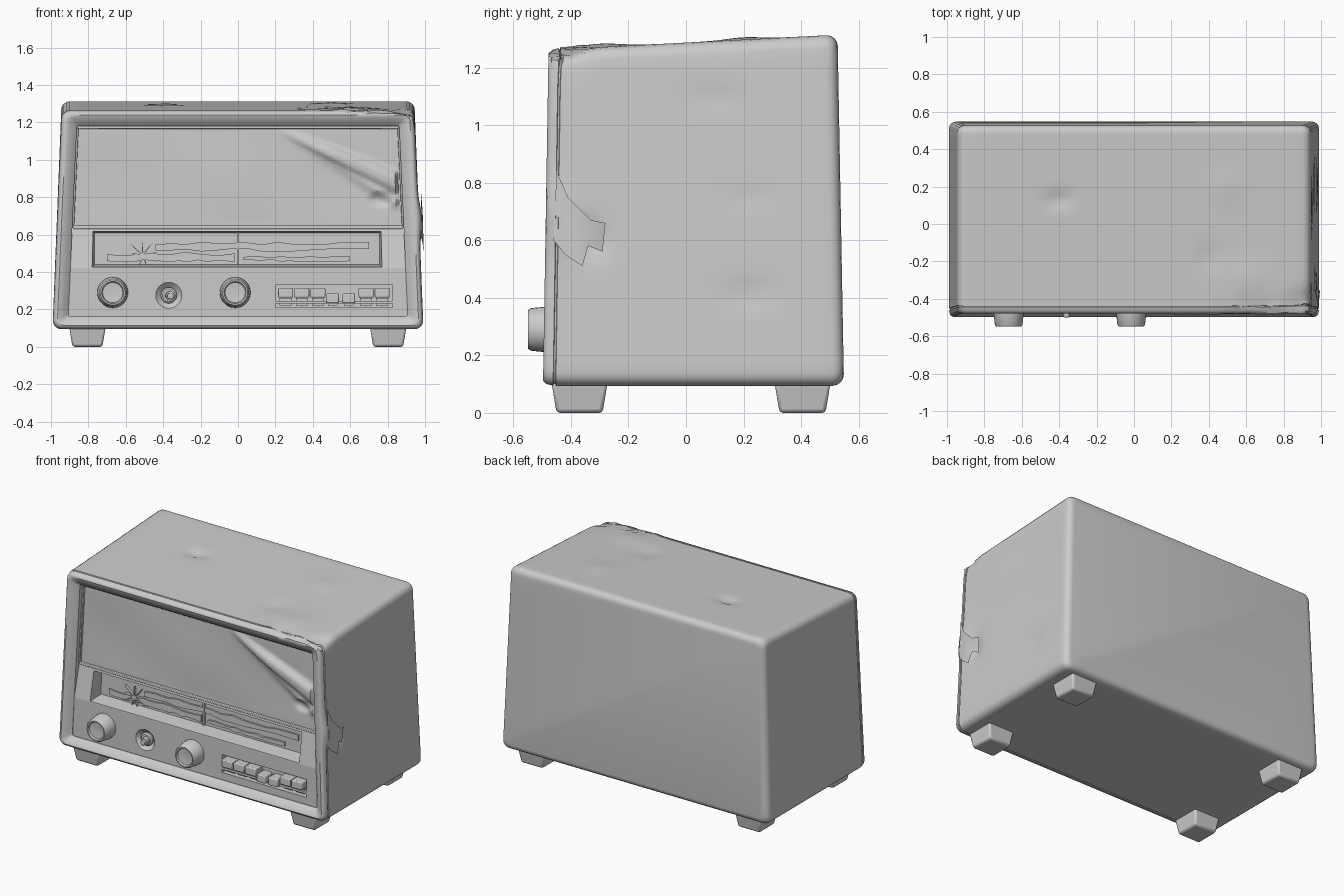
import bpy, bmesh, math, random
from mathutils import Vector

if "Cube" in bpy.data.objects:
    bpy.data.objects.remove(bpy.data.objects["Cube"])

random.seed(4)
grey = bpy.data.materials.new("plain_grey")
grey.diffuse_color = (0.6, 0.6, 0.6, 1)
grey.use_nodes = True
grey.node_tree.nodes["Principled BSDF"].inputs["Base Color"].default_value = grey.diffuse_color


def lean(y, z):
    """Front and back walls lean in slightly towards the top."""
    return y * (1 - 0.04 * (z - 0.1) / 1.2)


def finish(name, bm, bevel=0, angle=35):
    bmesh.ops.recalc_face_normals(bm, faces=bm.faces)
    me = bpy.data.meshes.new(name)
    bm.to_mesh(me)
    bm.free()
    ob = bpy.data.objects.new(name, me)
    bpy.context.collection.objects.link(ob)
    me.materials.append(grey)
    if angle:
        bpy.ops.object.select_all(action='DESELECT')
        ob.select_set(True)
        bpy.context.view_layer.objects.active = ob
        bpy.ops.object.shade_smooth_by_angle(angle=math.radians(angle))
    if bevel:
        m = ob.modifiers.new("edges", 'BEVEL')
        m.width, m.segments, m.limit_method = bevel, 2, 'ANGLE'
    return ob


def loft(name, rings, bevel=0, angle=35):
    bm = bmesh.new()
    loops = [[bm.verts.new(p) for p in r] for r in rings]
    for a, b in zip(loops, loops[1:]):
        for i in range(len(a)):
            j = (i + 1) % len(a)
            bm.faces.new((a[i], a[j], b[j], b[i]))
    bm.faces.new(loops[0])
    bm.faces.new(loops[-1])
    return finish(name, bm, bevel, angle)


def prism(name, pts, y0, y1, bevel=0, shrink=0, angle=35):
    """Extrude an x-z outline from y0 to y1; shrink pulls in the y1 end."""
    cx = sum(p[0] for p in pts) / len(pts)
    cz = sum(p[1] for p in pts) / len(pts)
    end = [(x - math.copysign(shrink, x - cx), z - math.copysign(shrink, z - cz)) for x, z in pts]
    return loft(name, [[(x, lean(y, z), z) for x, z in o] for o, y in ((pts, y0), (end, y1))], bevel, angle)


def rect(x0, x1, z0, z1):
    return [(x0, z0), (x1, z0), (x1, z1), (x0, z1)]


def lathe(name, cx, cz, profile, n=28, angle=35, tilt=(0, 0)):
    """Turn (radius, y) pairs about the y axis; tilt bends the axis in x and z."""
    y0 = profile[0][1]
    return loft(name, [[(cx + tilt[0] * (y0 - y) + r * math.cos(2 * math.pi * i / n), y,
                         cz + tilt[1] * (y0 - y) + r * math.sin(2 * math.pi * i / n))
                        for i in range(n)] for r, y in profile], 0, angle)


# cabinet shell: rounded tapered rings from the back to the front recess
# dents: centre, radius along y, radius across, push
DENTS = [((.97, .10, 1.09), .13, .04, (-.010, 0, 0)), ((.97, .22, .75), .10, .03, (-.008, 0, 0)),
         ((.97, .22, .41), .11, .05, (-.012, 0, 0)), ((.97, -.33, .60), .06, .07, (-.025, 0, 0)),
         ((.97, -.43, .68), .08, .12, (.018, 0, 0)), ((-.4, .13, 1.29), .05, .07, (0, 0, -.02)),
         ((.4, -.18, 1.28), .09, .06, (0, 0, -.012)), ((.6, -.3, 1.27), .12, .14, (0, 0, .012)),
         ((.5, .2, 1.3), .1, .1, (0, 0, .008)), ((.90, -.42, 1.25), .08, .08, (-.012, .005, -.02))]


def ring(y, ins, f=0.0):
    """f blends from the outer outline (0) to the front opening (1)."""
    mix = lambda a, b: a + (b - a) * f
    xb, xt = mix(.99, .907) - ins, mix(.945, .862) - ins
    zb, zt = mix(.094, .162) + ins, mix(1.287 + .05 * y, 1.182) - ins
    r = max(mix(.045, .012) - ins * .3, .01)
    centres = [(-xb + r, zb + r, 180), (xb - r, zb + r, 270), (xt - r, zt - r, 0), (-xt + r, zt - r, 90)]
    arcs = [[(cx + r * math.cos(math.radians(a0 + 22.5 * k)), cz + r * math.sin(math.radians(a0 + 22.5 * k)))
             for k in range(5)] for cx, cz, a0 in centres]
    pts = []
    for k in range(4):
        a, b = arcs[k][-1], arcs[(k + 1) % 4][0]
        n = 40 if k % 2 == 0 else 28
        pts += arcs[k] + [(a[0] + (b[0] - a[0]) * i / n, a[1] + (b[1] - a[1]) * i / n) for i in range(1, n)]
    out = []
    for x, z in pts:
        p = Vector((x, lean(y, z), z))
        if f == 0:
            base = p.copy()
            for c, ry, rx, d in DENTS:
                q = base - Vector(c)
                p += Vector(d) * math.exp(-1.5 * ((q.y / ry) ** 2 + (q.x ** 2 + q.z ** 2) / rx ** 2))
            if z > 1.22 and y < -.36 and x > .5:      # crumpled front corner
                p += Vector([random.uniform(-.005, .005) for _ in range(3)])
        out.append(p)
    return out


rings = []
for t in range(5):
    a = math.radians(22.5 * t)
    rings.append(ring(.549 - .04 * (1 - math.cos(a)), .04 * (1 - math.sin(a))))
rings += [ring(.509 - .961 * i / 30, 0) for i in range(1, 31)]
for y, ins, f in [(-.454, .006, 0), (-.460, .006, 0), (-.462, .001, 0), (-.484, .006, 0), (-.493, .013, 0),
                  (-.497, 0, .3), (-.493, 0, .45), (-.478, 0, .75), (-.458, 0, 1), (-.33, 0, 1)]:
    rings.append(ring(y, ins, f))
loft("cabinet", rings)

# torn flap on the right wall
bm = bmesh.new()
flap = [(.978, -.45, .84), (.985, -.41, .75), (.990, -.33, .67), (.978, -.28, .66), (.973, -.29, .56),
        (.982, -.34, .58), (.994, -.36, .51), (.988, -.42, .55), (.982, -.46, .60)]
bm.faces.new([bm.verts.new(p) for p in flap])
bmesh.ops.triangulate(bm, faces=bm.faces)
finish("wall_tear", bm)

# feet
for side, cx in (("left", -.805), ("right", .803)):
    for end, cy in (("front", -.37), ("back", .405)):
        loft(f"foot_{end}_{side}", [[(cx + sx * h, cy + sy * h, z) for sx, sy in ((-1, -1), (1, -1), (1, 1), (-1, 1))]
                                    for h, z in ((.080, 0), (.098, .11))], .012)

# speaker cloth with wrinkles and a peeled fold
bm = bmesh.new()
NX, NZ = 110, 44
grid = []
for j in range(NZ + 1):
    z = .635 + .55 * j / NZ
    half = .905 - .047 * (z - .165) / 1.02
    row = []
    for i in range(NX + 1):
        x = half * (2 * i / NX - 1)
        t = (x - .22) / .6                            # progress along the fold
        h = .004 * math.sin(5 * x + 2 * z) * math.sin(9 * z)
        if 0 < t < 1.05:
            d = z - (1.16 - .27 * t)
            h += .035 * min(t * 2, 1) * math.exp(-(d / (.02 + .035 * t)) ** 4)
            h += .02 * t * math.exp(-((d + .10 * t) / .03) ** 2)
        hole = math.hypot((x - .77) / .06, (z - .79) / .035)
        h -= .02 * math.exp(-hole ** 4)
        edge = min(1, (half - abs(x)) / .03, (z - .635) / .03, (1.185 - z) / .03)
        row.append(bm.verts.new((x, lean(-.414 - h * max(edge, 0), z), z)))
    grid.append(row)
for a, b in zip(grid, grid[1:]):
    for i in range(NX):
        bm.faces.new((a[i], a[i + 1], b[i + 1], b[i]))
finish("speaker_cloth", bm)

# trim around the cloth
prism("trim_bar", rect(-.884, .884, .630, .648), -.424, -.38, .004)
prism("trim_top", rect(-.86, .86, 1.165, 1.18), -.436, -.39, .004)
for side, s in (("left", -1), ("right", 1)):
    prism(f"trim_{side}", [(s * .89, .65), (s * .876, .65), (s * .852, 1.17), (s * .866, 1.17)], -.430, -.39, .003)

# control panel leaning back behind the dial, with dial window, key slot and shaft hollow cut out
side = [(-.453, .162), (-.453, .42), (-.414, .636), (-.325, .636), (-.325, .162)]
panel = loft("control_panel", [[(s * (.912 - .046 * (z - .162)), y, z) for y, z in side] for s in (-1, 1)], angle=0)
cutters = [prism("dial_cutter", rect(-.78, .77, .425, .622), -.46, -.358, 0, .014, angle=0),
           prism("key_cutter", rect(.2, .825, .21, .33), -.47, -.41, angle=0),
           lathe("shaft_cutter", -.37, .275, [(.080, -.47), (.068, -.450), (.035, -.420)], angle=0)]
for c in cutters:
    c.hide_render = True
    c.hide_viewport = True
    m = panel.modifiers.new(c.name, 'BOOLEAN')
    m.object, m.operation, m.solver = c, 'DIFFERENCE', 'EXACT'

# dial: broken glass strips, needle and thin crack star
for k, (x0, x1, zc, w) in enumerate([(-.70, -.02, .478, .022), (-.44, .70, .535, .022), (.03, .6, .47, .014)]):
    n = 14
    xs = [x0 + (x1 - x0) * i / n for i in range(n + 1)]
    pts = [(x, zc - w * random.uniform(.4, 1.2)) for x in xs] + [(x, zc + w * random.uniform(.4, 1.2)) for x in xs[::-1]]
    prism(f"glass_strip_{k}", pts, -.369 - .001 * k, -.35)
prism("dial_needle", rect(-.006, .006, .44, .61), -.374, -.35)
for k in range(9):
    a = 2 * math.pi * k / 9 + .2
    dx, dz, r = math.cos(a), math.sin(a), random.uniform(.07, .11)
    w = .005
    prism(f"crack_{k}", [(-.51 - dz * w, .49 + dx * w), (-.51 + dx * r, .49 + dz * min(r, .085)),
                         (-.51 + dz * w, .49 - dx * w)], -.377, -.35)

# knobs and bent bare shaft
for name, cx in (("knob_left", -.67), ("knob_middle", -.015)):
    lathe(name, cx, .29, [(.082, -.44), (.082, -.480), (.079, -.490), (.074, -.538), (.067, -.549),
                          (.059, -.549), (.054, -.538), (.02, -.534)])
lathe("shaft_collar", -.37, .275, [(.043, -.415), (.043, -.440), (.034, -.447)])
lathe("bare_shaft", -.37, .275, [(.024, -.415), (.024, -.474), (.017, -.477), (.017, -.496), (.012, -.499)], 16,
      tilt=(.12, -.05))

# piano keys, the two middle ones knocked loose
for k in range(7):
    x0 = .215 + .086 * k
    loose = k in (3, 4)
    drop = -.022 if loose else .008
    y = -.484 if loose else -.487
    w = .066 if loose else .08
    prism(f"key_{k}", rect(x0, x0 + w, .255 + drop, .307 + drop), y, -.40, .006)
    prism(f"key_stem_{k}", rect(x0 + .008, x0 + w - .008, .222, .26), -.444, -.40)
prism("key_rail", rect(.2, .825, .232, .246), -.456, -.40)
